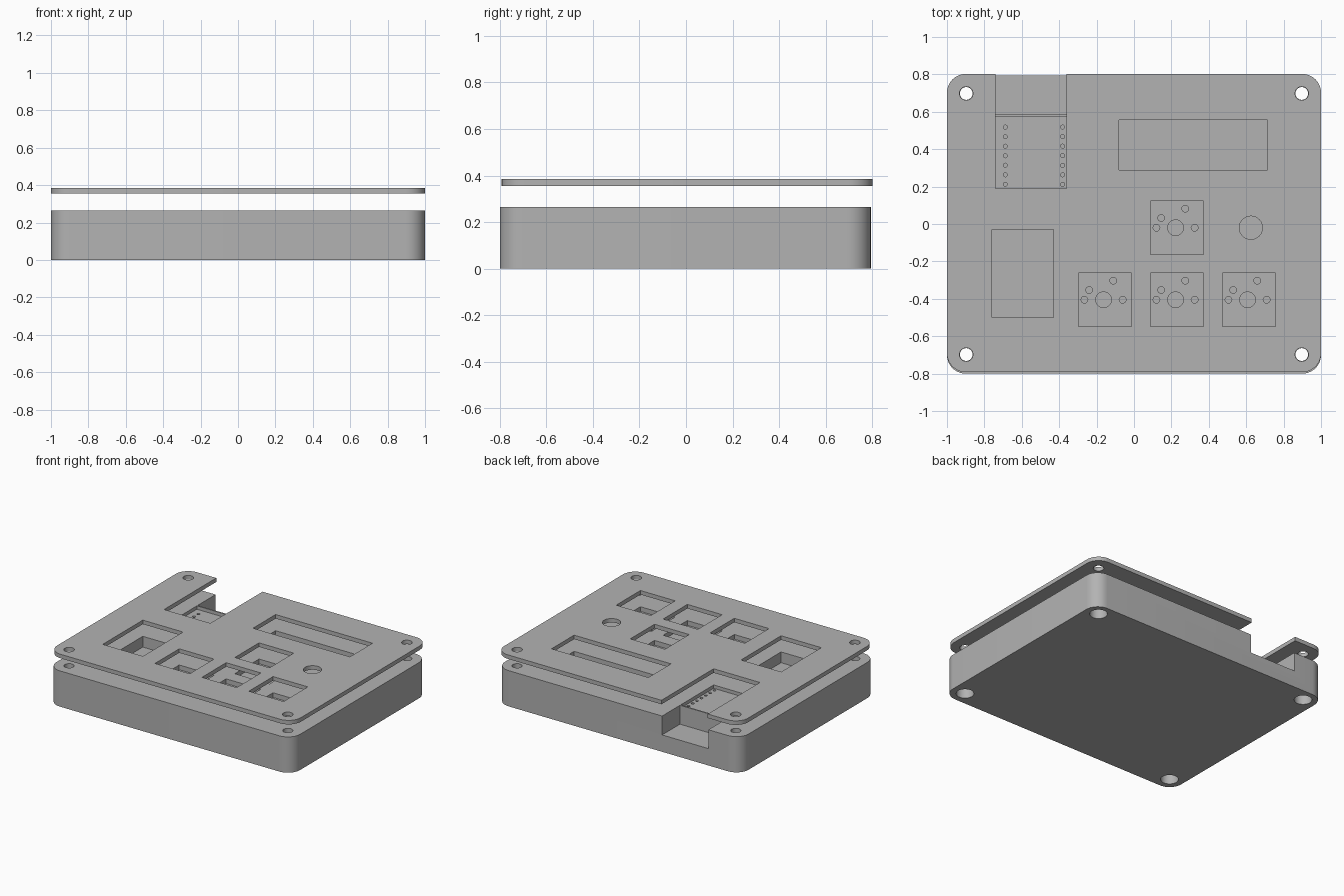
import bpy
import bmesh
import math
from mathutils import Matrix

if "Cube" in bpy.data.objects:
    bpy.data.objects.remove(bpy.data.objects["Cube"], do_unlink=True)

grey = bpy.data.materials.new("plain grey")
grey.use_nodes = True
grey.diffuse_color = (0.45, 0.45, 0.45, 1)
grey.node_tree.nodes["Principled BSDF"].inputs["Base Color"].default_value = (0.45, 0.45, 0.45, 1)


def make_object(name, bm):
    mesh = bpy.data.meshes.new(name)
    bm.normal_update()
    bm.to_mesh(mesh)
    bm.free()
    mesh.materials.append(grey)
    obj = bpy.data.objects.new(name, mesh)
    bpy.context.collection.objects.link(obj)
    return obj


def add_box(bm, x0, x1, y0, y1, z0, z1):
    size = Matrix.Diagonal((x1 - x0, y1 - y0, z1 - z0, 1))
    place = Matrix.Translation(((x0 + x1) / 2, (y0 + y1) / 2, (z0 + z1) / 2))
    bmesh.ops.create_cube(bm, size=1, matrix=place @ size)


def add_hole(bm, x, y, r, z0, z1, sides=32):
    bmesh.ops.create_cone(bm, cap_ends=True, segments=sides, radius1=r, radius2=r,
                          depth=z1 - z0, matrix=Matrix.Translation((x, y, (z0 + z1) / 2)))


def rounded_slab(name, y_mid, z0, z1):
    bm = bmesh.new()
    add_box(bm, -1, 1, y_mid - 0.797, y_mid + 0.797, z0, z1)
    upright = [e for e in bm.edges if abs(e.verts[0].co.z - e.verts[1].co.z) > 0.01]
    bmesh.ops.bevel(bm, geom=upright, offset=0.1, segments=10, profile=0.5, affect='EDGES')
    return make_object(name, bm)


def cut(target, bm):
    cutter = make_object("cutter", bm)
    cutter.hide_render = True
    mod = target.modifiers.new("cut", 'BOOLEAN')
    mod.operation = 'DIFFERENCE'
    mod.solver = 'EXACT'
    mod.object = cutter
    bpy.context.view_layer.objects.active = target
    bpy.ops.object.modifier_apply(modifier=mod.name)
    bpy.data.objects.remove(cutter, do_unlink=True)


TOP = 0.265        # top of the case
LID0, LID1 = 0.355, 0.385
screws = [(sx * 0.897, sy * 0.698) for sx in (-1, 1) for sy in (-1, 1)]
switches = [(0.222, -0.02), (-0.163, -0.405), (0.222, -0.405), (0.607, -0.405)]
display = (-0.08, 0.715, 0.29, 0.555)
side_window = (-0.76, -0.43, -0.5, -0.03)
board_x = (-0.74, -0.36)
knob = (0.625, -0.02)


def switch_rect(x, y):
    return x - 0.135, x + 0.15, y - 0.142, y + 0.142


# Case: solid block with recesses for the parts
case = rounded_slab("case", -0.003, 0, TOP)

bm = bmesh.new()
add_box(bm, *board_x, 0.585, 1, TOP - 0.14, 0.5)            # cable notch at the back
add_box(bm, *board_x, 0.19, 0.575, TOP - 0.025, 0.5)        # controller recess
add_box(bm, *display, TOP - 0.035, 0.5)
add_box(bm, *side_window, TOP - 0.08, 0.5)
for s in switches:
    add_box(bm, *switch_rect(*s), TOP - 0.035, 0.5)
add_hole(bm, *knob, 0.062, TOP - 0.06, 0.5)
cut(case, bm)

# Pin holes in the recess floors
bm = bmesh.new()
for i in range(7):
    for x in (-0.688, -0.382):
        add_hole(bm, x, 0.212 + i * 0.051, 0.011, TOP - 0.07, 0.5, 12)
for x, y in switches:
    add_hole(bm, x, y, 0.042, TOP - 0.1, 0.5)
    for dx, dy in ((-0.102, 0), (0.102, 0), (-0.077, 0.052), (0.052, 0.102)):
        add_hole(bm, x + dx, y + dy, 0.018, TOP - 0.1, 0.5, 16)
cut(case, bm)

# Screw holes with wide seats underneath
bm = bmesh.new()
for x, y in screws:
    add_hole(bm, x, y, 0.034, -0.1, 0.5)
cut(case, bm)
bm = bmesh.new()
for x, y in screws:
    add_hole(bm, x, y, 0.06, -0.1, 0.1)
cut(case, bm)

# Lid: thin plate floating above the case
lid = rounded_slab("lid_plate", 0.005, LID0, LID1)
bm = bmesh.new()
add_box(bm, *board_x, 0.19, 1, 0.3, 0.5)
for rect in [display, side_window] + [switch_rect(*s) for s in switches]:
    add_box(bm, *rect, 0.3, 0.5)
add_hole(bm, *knob, 0.062, 0.3, 0.5)
for x, y in screws:
    add_hole(bm, x, y, 0.036, 0.3, 0.5)
cut(lid, bm)

# Smooth the rounded corners and bores, keep the edges crisp
for obj in (case, lid):
    bpy.ops.object.select_all(action='DESELECT')
    obj.select_set(True)
    bpy.context.view_layer.objects.active = obj
    bpy.ops.object.shade_smooth_by_angle(angle=math.radians(35))
